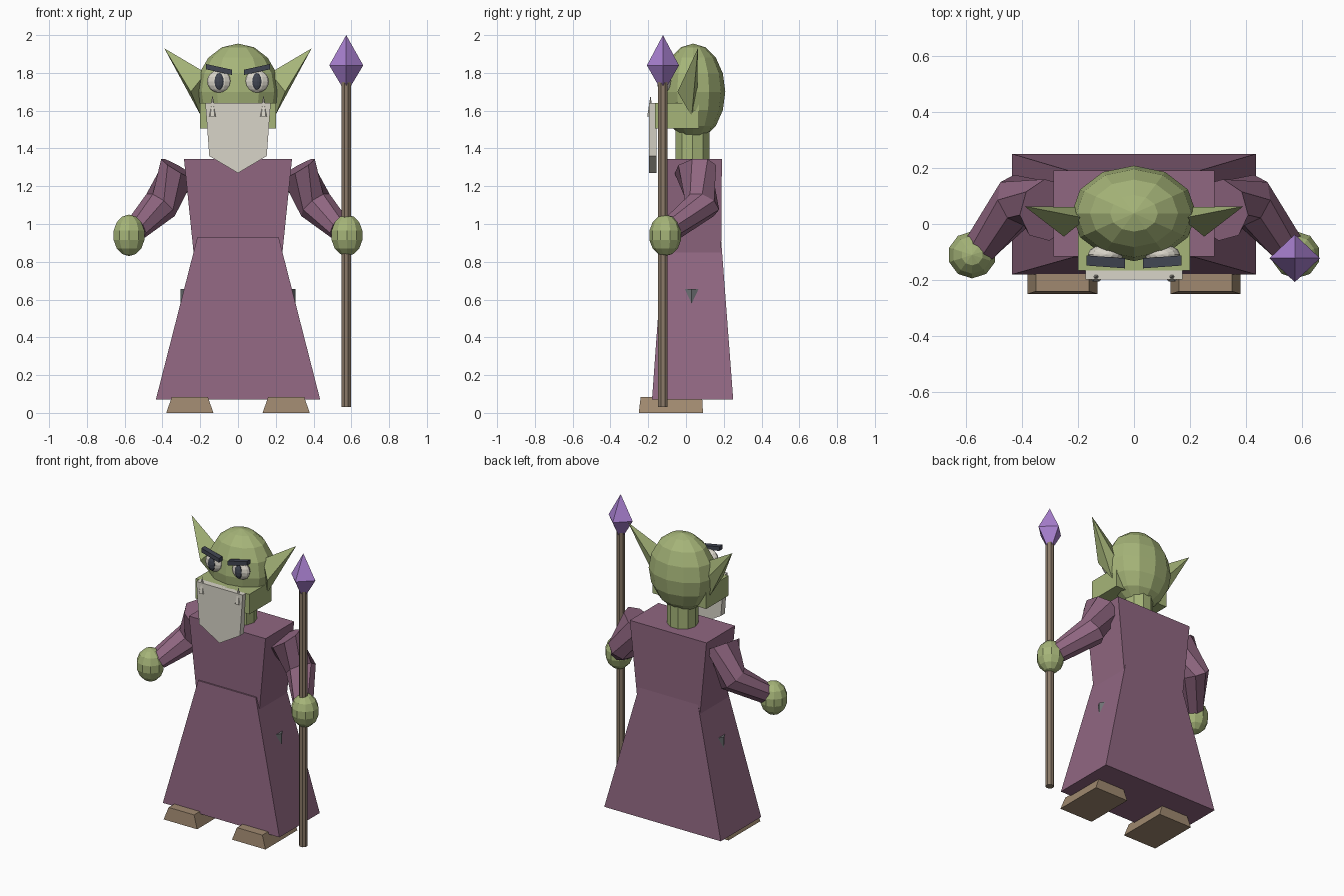
import bpy, bmesh
from math import sin, cos, pi
from mathutils import Vector, Matrix

if "Cube" in bpy.data.objects:
    bpy.data.objects.remove(bpy.data.objects["Cube"])


def material(name, r, g, b):
    m = bpy.data.materials.new(name)
    m.diffuse_color = (r, g, b, 1)
    m.use_nodes = True
    m.node_tree.nodes["Principled BSDF"].inputs["Base Color"].default_value = m.diffuse_color
    return m


SKIN = material("green_skin", .38, .46, .19)
ROBE = material("plum_cloth", .28, .135, .22)
BONE = material("bone", .69, .66, .58)
DARK = material("dark", .053, .061, .084)
LEATHER = material("leather", .35, .25, .16)
WOOD = material("wood", .26, .195, .14)
GEM = material("violet_crystal", .40, .22, .64)
METAL = material("metal", .16, .17, .18)


def finish(name, bm, mat):
    bmesh.ops.remove_doubles(bm, verts=bm.verts, dist=1e-5)
    bmesh.ops.recalc_face_normals(bm, faces=bm.faces)
    me = bpy.data.meshes.new(name)
    bm.to_mesh(me)
    bm.free()
    me.materials.append(mat)
    ob = bpy.data.objects.new(name, me)
    bpy.context.collection.objects.link(ob)
    return ob


def loft(name, rings, mat):
    """Skin a list of equal-length point rings; a one-point ring closes to a tip."""
    bm = bmesh.new()
    n = max(len(r) for r in rings)
    vs = [[bm.verts.new(p) for p in r] for r in rings]
    for a, b in zip(vs, vs[1:]):
        for i in range(n):
            j = (i + 1) % n
            if len(a) == 1:
                bm.faces.new((a[0], b[i], b[j]))
            elif len(b) == 1:
                bm.faces.new((a[i], a[j], b[0]))
            else:
                bm.faces.new((a[i], a[j], b[j], b[i]))
    for end in (vs[0], vs[-1]):
        if len(end) > 2:
            bm.faces.new(end)
    return finish(name, bm, mat)


def rect(x0, x1, y0, y1, z):
    return [(x0, y0, z), (x1, y0, z), (x1, y1, z), (x0, y1, z)]


def ngon(c, rx, ry, n, turn=0):
    return [(c[0] + rx * cos(2 * pi * i / n + turn),
             c[1] + ry * sin(2 * pi * i / n + turn), c[2]) for i in range(n)]


def tilted_ring(c, axis, r, n=8):
    q = Vector(axis).to_track_quat('Z', 'Y')
    return [Vector(c) + q @ Vector(p) for p in ngon((0, 0, 0), r, r, n, pi / n)]


def ball(name, c, radii, seg, rings, mat):
    bm = bmesh.new()
    bmesh.ops.create_uvsphere(bm, u_segments=seg, v_segments=rings, radius=1,
                              matrix=Matrix.LocRotScale(Vector(c), None, Vector(radii)))
    return finish(name, bm, mat)


# Robe: flared skirt, tapered torso and a belt that pokes out at the sides
loft("robe_skirt", [rect(-.435, .435, -.18, .25, .07),
                    rect(-.215, .215, -.118, .185, .93)], ROBE)
loft("robe_torso", [rect(-.22, .22, -.105, .185, .70),
                    rect(-.286, .286, -.115, .19, 1.345)], ROBE)
loft("belt", [ngon((0, .03, z), .305, .15, 12) for z in (.53, .655)], METAL)

# Neck, head and jaw
loft("neck", [ngon((0, .035, z), .095, .095, 10) for z in (1.32, 1.52)], SKIN)
ball("head", (0, .038, 1.70), (.222, .17, .255), 12, 8, SKIN)
loft("jaw", [rect(-.2, .2, -.165, .07, 1.505),
             rect(-.2, .2, -.165, .07, 1.64)], SKIN)

# Beard: pointed slab
outline = [(-.173, 1.64), (-.152, 1.36), (0, 1.27), (.152, 1.36), (.173, 1.64)]
loft("beard", [[(x, y, z) for x, z in outline] for y in (-.197, -.155)], BONE)

for s, side in ((-1, "left"), (1, "right")):
    # Face
    ball("eye_" + side, (s * .1, -.108, 1.755), (.064, .035, .06), 12, 8, BONE)
    ball("pupil_" + side, (s * .1, -.137, 1.755), (.026, .016, .045), 10, 6, DARK)
    loft("brow_" + side,
         [[(s * x, y + dy, z + dz) for dy, dz in
           ((-.018, -.014), (.018, -.014), (.018, .014), (-.018, .014))]
          for x, y, z in ((.032, -.14, 1.803), (.17, -.13, 1.833))], DARK)
    loft("tusk_" + side, [ngon((s * .135, -.188, 1.57), .024, .02, 6),
                          [(s * .135, -.188, 1.68)]], BONE)
    # Ear: four-sided spike
    base = [(.17, .02, 1.80), (.25, -.045, 1.70), (.195, .03, 1.57), (.19, .06, 1.70)]
    loft("ear_" + side, [[(s * x, y, z) for x, y, z in base],
                         [(s * .39, .063, 1.93)]], SKIN)
    # Sleeve: bent tapering tube, then the fist
    arm = [((.31, .05, 1.29), (.11, .03, -.19), .112),
           ((.41, .085, 1.10), (.13, -.07, -.17), .095),
           ((.54, -.075, .975), (.12, -.13, -.10), .066)]
    loft("sleeve_" + side,
         [[(s * p[0], p[1], p[2]) for p in tilted_ring(c, d, r)] for c, d, r in arm], ROBE)
    ball("hand_" + side, (s * .577, -.11, .94), (.088, .086, .11), 10, 7, SKIN)
    # Shoe with sloping sides
    x0, x1 = sorted((s * .13, s * .38))
    loft("shoe_" + side, [rect(x0, x1, -.25, .09, 0),
                          rect(x0 + .03, x1 - .03, -.24, .085, .085)], LEATHER)

# Staff with a four-sided crystal
loft("staff", [ngon((.573, -.122, z), .027, .027, 8, pi / 8) for z in (.03, 1.76)], WOOD)
loft("crystal", [[(.573, -.122, 1.69)],
                 ngon((.573, -.122, 1.84), .09, .085, 4),
                 [(.573, -.122, 2.0)]], GEM)
